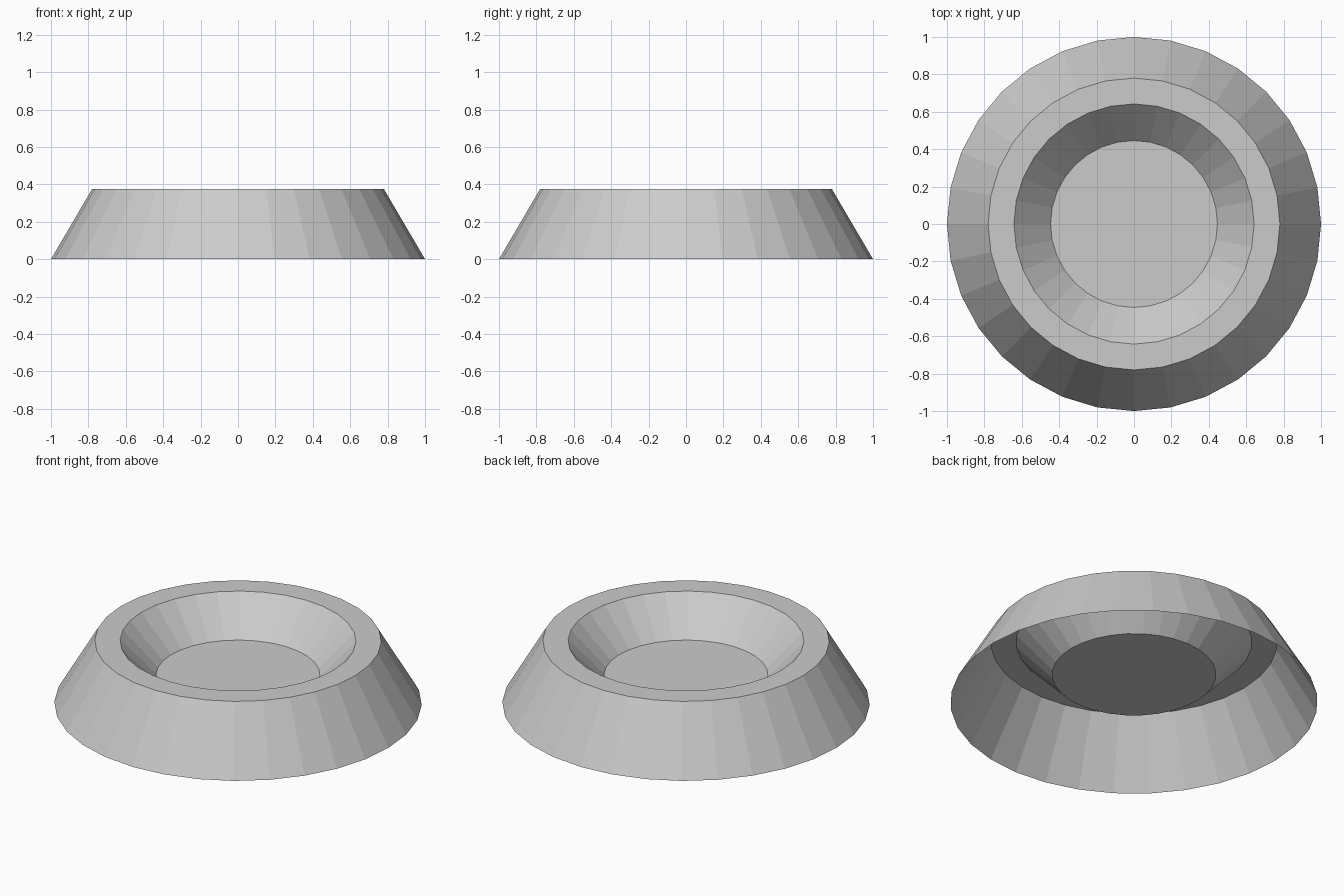
import bpy, bmesh, math

if "Cube" in bpy.data.objects:
    bpy.data.objects.remove(bpy.data.objects["Cube"])

SIDES = 32
# Profile (radius, height): foot, outer rim, inner rim, floor edge
PROFILE = [(1.0, 0.0), (0.78, 0.375), (0.642, 0.375), (0.446, 0.172)]

bm = bmesh.new()


def ring(radius, z):
    return [bm.verts.new((radius * math.cos(math.tau * i / SIDES),
                          radius * math.sin(math.tau * i / SIDES), z))
            for i in range(SIDES)]


# Sloped outer wall, flat rim and inner wall as one thin shell, open underneath
rings = [ring(r, z) for r, z in PROFILE]
for lower, upper in zip(rings, rings[1:]):
    for i in range(SIDES):
        j = (i + 1) % SIDES
        bm.faces.new((lower[i], lower[j], upper[j], upper[i]))

# Bowl floor
bm.faces.new(rings[-1])

mesh = bpy.data.meshes.new("bowl")
bm.to_mesh(mesh)
bm.free()
bowl = bpy.data.objects.new("bowl", mesh)
bpy.context.collection.objects.link(bowl)
